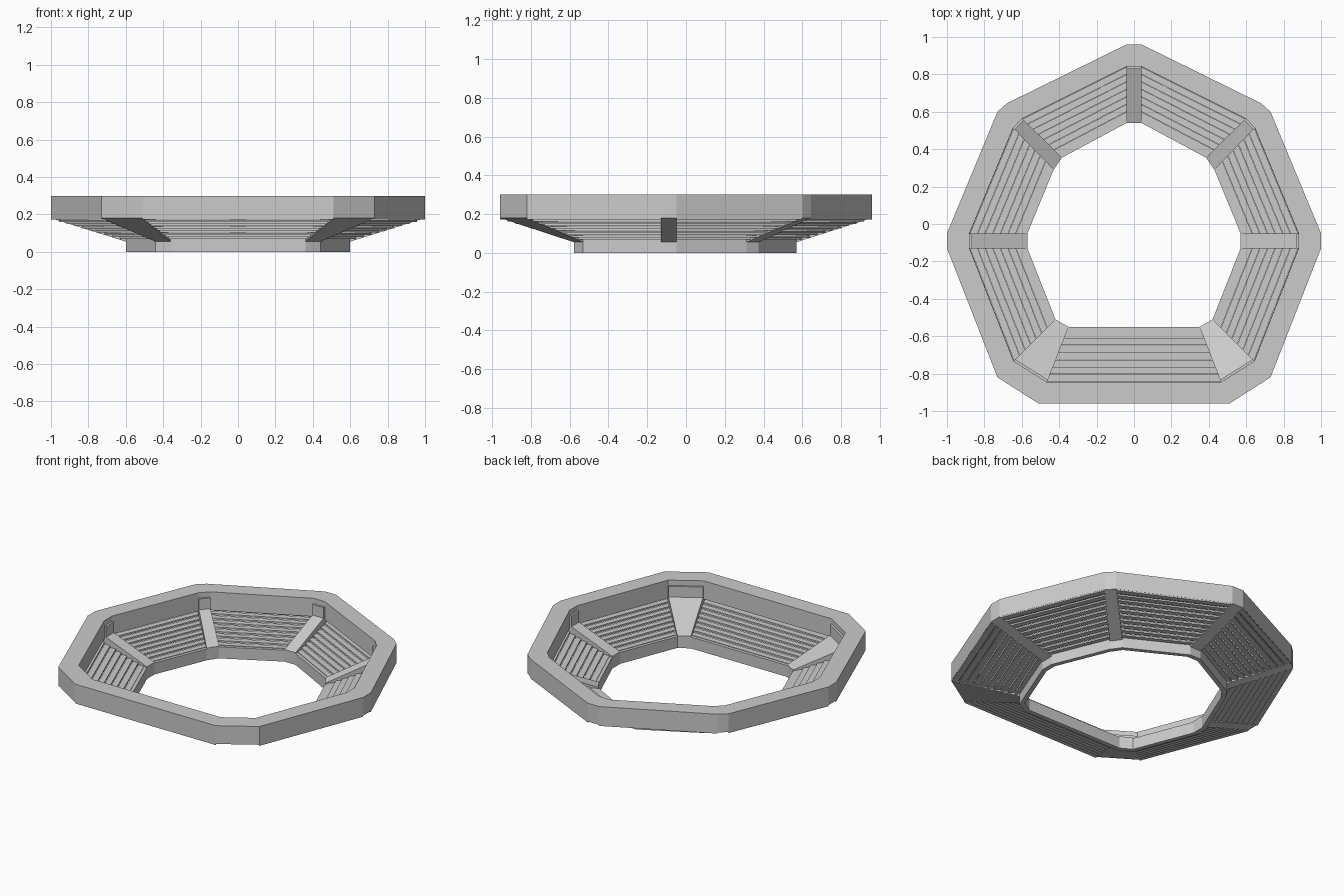
import bpy, bmesh

if "Cube" in bpy.data.objects:
    bpy.data.objects.remove(bpy.data.objects["Cube"])

# plan outline: heptagon with clipped corners (right half, back to front)
IN = [(.04, .54), (.385, .355), (.43, .29), (.57, -.05), (.57, -.13), (.42, -.51), (.35, -.55)]
OUT = [(.04, .96), (.68, .645), (.73, .60), (1.0, -.05), (1.0, -.13), (.73, -.82), (.51, -.96)]


def mirrored(half):
    return half + [(-x, y) for x, y in reversed(half)]


INNER, OUTER = mirrored(IN), mirrored(OUT)
N = len(INNER)


def point(i, t, z):
    """Point on corner line i, t = 0 at the opening, 1 at the outer edge."""
    a, b = INNER[i % N], OUTER[i % N]
    return (a[0] + (b[0] - a[0]) * t, a[1] + (b[1] - a[1]) * t, z)


def sweep(bm, section, start, count, closed=False):
    """Sweep a (t, z) section along corner lines."""
    rows = [[bm.verts.new(point(start + k, t, z)) for t, z in section] for k in range(count)]
    m = len(section)
    for k in range(count if closed else count - 1):
        a, b = rows[k], rows[(k + 1) % count]
        for j in range(m):
            bm.faces.new((a[j], a[(j + 1) % m], b[(j + 1) % m], b[j]))
    if not closed:
        bm.faces.new(rows[0])
        bm.faces.new(rows[-1][::-1])


def finish(bm, name):
    bmesh.ops.recalc_face_normals(bm, faces=bm.faces)
    mesh = bpy.data.meshes.new(name)
    bm.to_mesh(mesh)
    bm.free()
    bpy.context.collection.objects.link(bpy.data.objects.new(name, mesh))


def box(t0, t1, z0, z1):
    return [(t0, z0), (t1, z0), (t1, z1), (t0, z1)]


# upper rim and lower ring
for name, section in (("upper_rim", box(.72, 1, .18, .30)), ("lower_ring", box(0, .07, 0, .075))):
    bm = bmesh.new()
    sweep(bm, section, 0, N, True)
    finish(bm, name)

# sloping corner ribs, each with a small post against the rim
bm = bmesh.new()
for i in range(1, N, 2):
    sweep(bm, [(.0, .055), (.07, .055), (1, .18), (1, .215), (.72, .20), (0, .08)], i, 2)
    sweep(bm, box(.69, .73, .18, .265), i, 2)
finish(bm, "corner_ribs")

# stepped slats on each side
SLATS = 10
bm = bmesh.new()
for i in range(0, N, 2):
    for s in range(SLATS):
        t, z = .05 + s * .095, .068 + s * .0116
        sweep(bm, box(t, t + .092, z, z + .0105), i, 2)
finish(bm, "side_slats")
